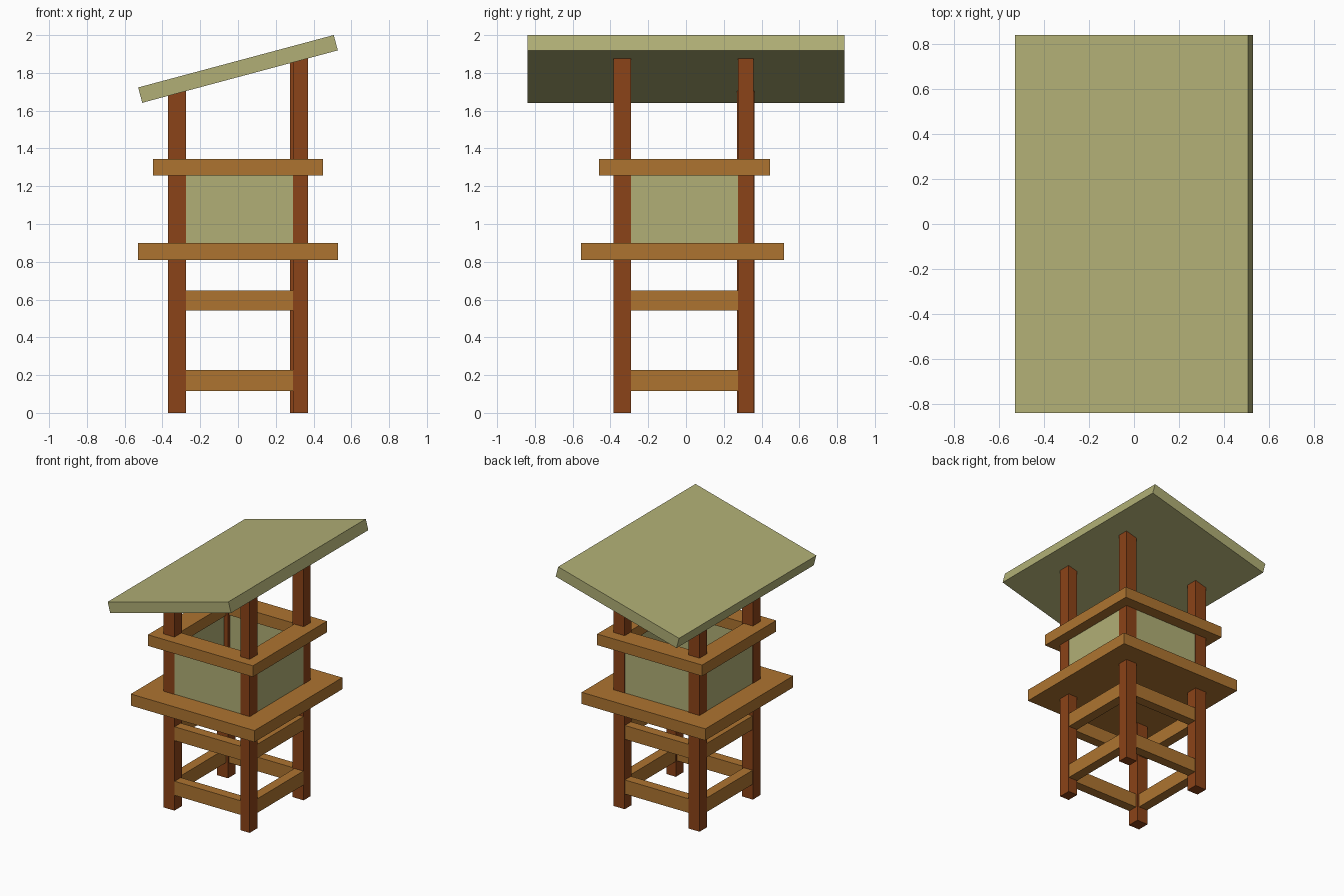
import bpy, bmesh, math
from mathutils import Matrix

if "Cube" in bpy.data.objects:
    bpy.data.objects.remove(bpy.data.objects["Cube"])


def material(name, rgb):
    m = bpy.data.materials.new(name)
    m.diffuse_color = (*rgb, 1)
    m.use_nodes = True
    m.node_tree.nodes["Principled BSDF"].inputs["Base Color"].default_value = m.diffuse_color
    return m


DARK = material("dark_wood", (0.26, 0.056, 0.009))
WOOD = material("light_wood", (0.42, 0.175, 0.03))
PANEL = material("olive_panel", (0.44, 0.43, 0.18))


def box(name, x, y, z, mat):
    """Box from (min, max) ranges on each axis."""
    bm = bmesh.new()
    bmesh.ops.create_cube(bm, size=1)
    for v in bm.verts:
        for i, (a, b) in enumerate((x, y, z)):
            v.co[i] = a if v.co[i] < 0 else b
    me = bpy.data.meshes.new(name)
    bm.to_mesh(me)
    bm.free()
    me.materials.append(mat)
    ob = bpy.data.objects.new(name, me)
    bpy.context.collection.objects.link(ob)
    return ob


def ring(name, outer_x, outer_y, inner_x, inner_y, z, mat):
    """Four beams around a rectangular opening."""
    (ox0, ox1), (oy0, oy1) = outer_x, outer_y
    (ix0, ix1), (iy0, iy1) = inner_x, inner_y
    box(name + "_front", outer_x, (oy0, iy0), z, mat)
    box(name + "_back", outer_x, (iy1, oy1), z, mat)
    box(name + "_left", (ox0, ix0), inner_y, z, mat)
    box(name + "_right", (ix1, ox1), inner_y, z, mat)


def between_posts(name, z, depth, mat):
    """Four boards spanning the gaps between posts, near flush outside."""
    box(name + "_front", (-0.275, 0.29), (-0.382, -0.382 + depth), z, mat)
    box(name + "_back", (-0.275, 0.275), (0.355 - depth, 0.355), z, mat)
    box(name + "_left", (-0.367, -0.367 + depth), (-0.29, 0.27), z, mat)
    box(name + "_right", (0.367 - depth, 0.367), (-0.29, 0.275), z, mat)


# Corner posts, ending inside the sloping roof
box("front_left_post", (-0.37, -0.275), (-0.385, -0.29), (0, 1.715), DARK)
box("back_left_post", (-0.37, -0.275), (0.27, 0.362), (0, 1.715), DARK)
box("front_right_post", (0.29, 0.37), (-0.385, -0.29), (0, 1.89), DARK)
box("back_right_post", (0.275, 0.37), (0.275, 0.357), (0, 1.89), DARK)

# Leg rungs
between_posts("lower_rung", (0.117, 0.226), 0.075, WOOD)
between_posts("upper_rung", (0.541, 0.648), 0.075, WOOD)

# Platform, walls and railing
box("platform", (-0.53, 0.53), (-0.555, 0.52), (0.81, 0.90), WOOD)
between_posts("wall", (0.90, 1.26), 0.06, PANEL)
ring("railing", (-0.45, 0.45), (-0.46, 0.445), (-0.29, 0.29), (-0.30, 0.285),
     (1.258, 1.344), WOOD)

# Sloping roof slab
roof = box("roof", (-0.536, 0.536), (-0.84, 0.84), (-0.042, 0.042), PANEL)
roof.data.transform(Matrix.Translation((0, 0, 1.821)) @
                    Matrix.Rotation(math.radians(-15), 4, 'Y'))
